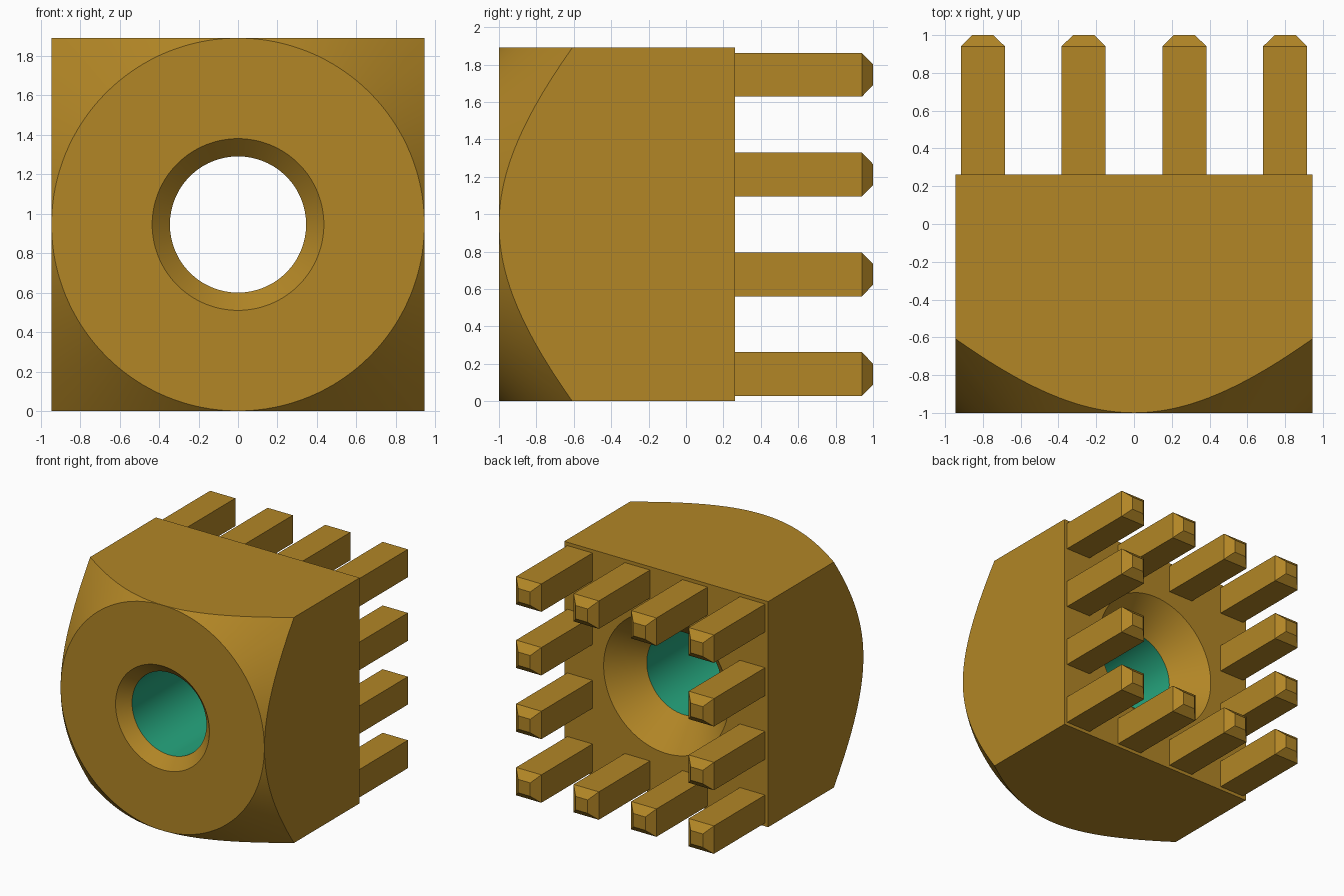
import bpy, bmesh, math
from mathutils import Matrix

cube = bpy.data.objects.get("Cube")
if cube:
    bpy.data.objects.remove(cube, do_unlink=True)

HALF, MID = 0.945, 0.945       # half width of the block, height of the bore axis
BACK = 0.262                   # rear face of the block


def material(name, rgb):
    m = bpy.data.materials.new(name)
    m.use_nodes = True
    m.diffuse_color = (*rgb, 1)
    bsdf = next(n for n in m.node_tree.nodes if n.type == 'BSDF_PRINCIPLED')
    bsdf.inputs["Base Color"].default_value = (*rgb, 1)
    return m


gold = material("gold", (0.445, 0.238, 0.019))
teal = material("teal green", (0.019, 0.381, 0.209))


def add_object(name, bm, *mats):
    bmesh.ops.recalc_face_normals(bm, faces=bm.faces)
    me = bpy.data.meshes.new(name)
    bm.to_mesh(me)
    bm.free()
    for m in mats:
        me.materials.append(m)
    ob = bpy.data.objects.new(name, me)
    bpy.context.collection.objects.link(ob)
    return ob


# Turned body: conical front, through bore, countersinks at both ends (radius, y)
profile = [(0.435, -1.0), (0.9445, -1.0), (1.4, -0.5445), (1.4, BACK),
           (0.58, BACK), (0.345, BACK - 0.235), (0.345, -0.91)]
SEG = 128
bm = bmesh.new()
rings = []
for i in range(SEG):
    a = 2 * math.pi * i / SEG
    rings.append([bm.verts.new((r * math.cos(a), y, MID + r * math.sin(a)))
                  for r, y in profile])
for i in range(SEG):
    p, q = rings[i], rings[(i + 1) % SEG]
    for j in range(len(profile)):
        k = (j + 1) % len(profile)
        bm.faces.new((p[j], p[k], q[k], q[j]))
block = add_object("block", bm, gold, teal)

# Square envelope that trims the turned body to four flat sides
bm = bmesh.new()
bmesh.ops.create_cube(bm, size=1, matrix=Matrix.Translation((0, -0.35, MID))
                      @ Matrix.Diagonal((2 * HALF, 1.6, 2 * HALF, 1)))
envelope = add_object("square_envelope", bm, gold)
envelope.hide_render = True
mod = block.modifiers.new("square_sides", 'BOOLEAN')
mod.operation, mod.solver, mod.object = 'INTERSECT', 'EXACT', envelope
bpy.context.view_layer.update()
result = bpy.data.meshes.new_from_object(
    block.evaluated_get(bpy.context.evaluated_depsgraph_get()))
block.modifiers.clear()
block.data = result
bpy.data.objects.remove(envelope, do_unlink=True)
result.materials.clear()
result.materials.append(gold)
result.materials.append(teal)

# Teal bore wall: faces whose corners all sit on the bore radius
for f in result.polygons:
    radii = [math.hypot(result.vertices[v].co.x, result.vertices[v].co.z - MID)
             for v in f.vertices]
    f.material_index = 1 if max(radii) < 0.36 else 0

bpy.ops.object.select_all(action='DESELECT')
block.select_set(True)
bpy.context.view_layer.objects.active = block
bpy.ops.object.shade_smooth_by_angle(angle=math.radians(20))


# Square pegs with chamfered tips around the rear edge
def peg(name, x, z):
    bm = bmesh.new()
    loops = []
    for y, h in ((BACK - 0.01, 0.117), (0.94, 0.117), (1.0, 0.056)):
        loops.append([bm.verts.new((x + sx * h, y, z + sz * h))
                      for sx, sz in ((-1, -1), (1, -1), (1, 1), (-1, 1))])
    for a, b in zip(loops, loops[1:]):
        for i in range(4):
            j = (i + 1) % 4
            bm.faces.new((a[i], a[j], b[j], b[i]))
    bm.faces.new(loops[0])
    bm.faces.new(loops[-1])
    add_object(name, bm, gold)


steps = (-0.8, -0.267, 0.267, 0.8)
for row, dz in enumerate(steps):
    for col, dx in enumerate(steps):
        if row in (0, 3) or col in (0, 3):
            peg(f"peg_row{row + 1}_column{col + 1}", dx, MID + dz)
